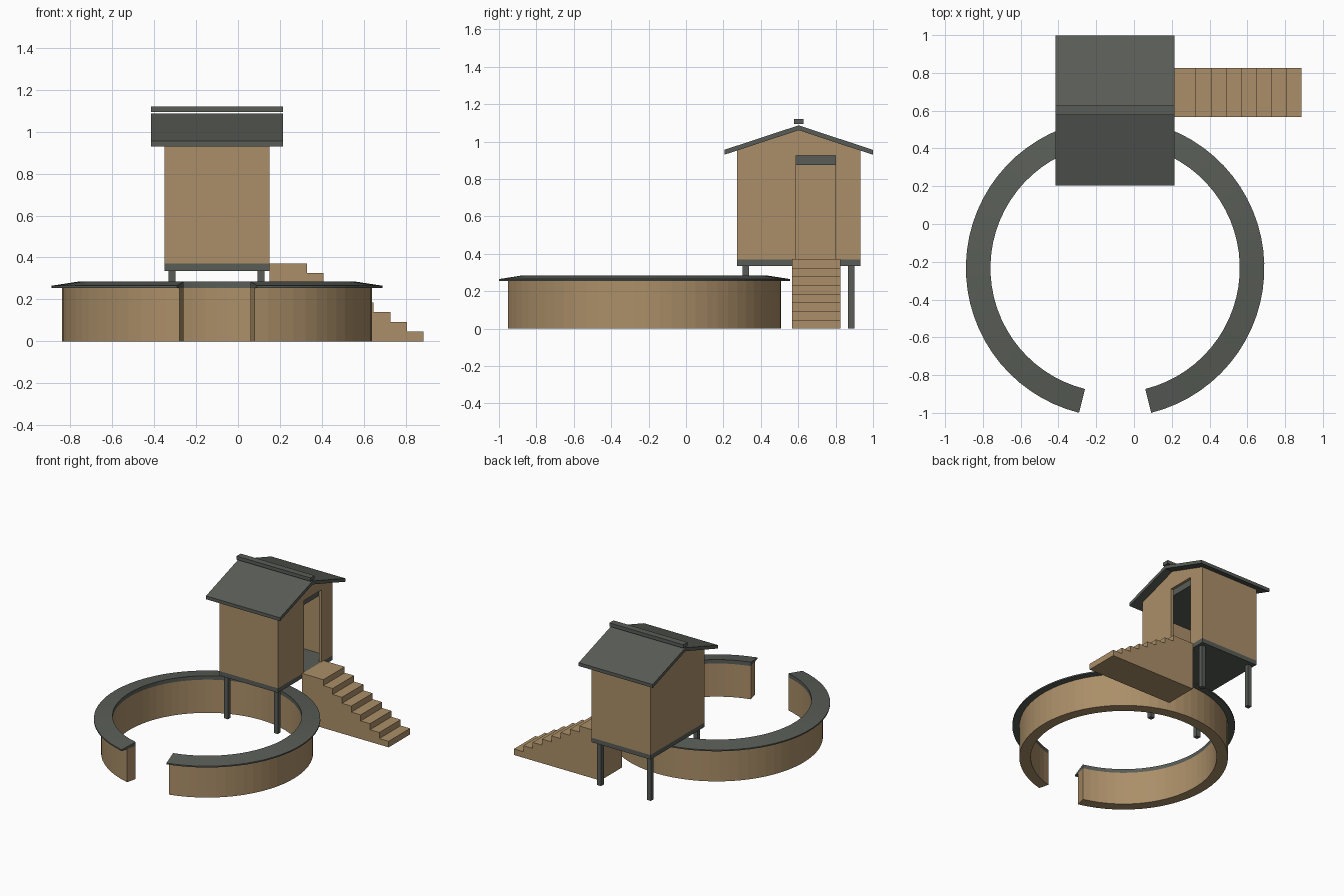
import bpy, bmesh, math
from mathutils import Vector

if "Cube" in bpy.data.objects:
    bpy.data.objects.remove(bpy.data.objects["Cube"])


def material(name, rgb):
    m = bpy.data.materials.new(name)
    m.diffuse_color = (*rgb, 1.0)
    m.use_nodes = True
    m.node_tree.nodes["Principled BSDF"].inputs["Base Color"].default_value = m.diffuse_color
    return m


TAN = material("tan_wood", (0.41, 0.275, 0.14))
GREY = material("dark_grey", (0.098, 0.108, 0.093))


def finish(name, bm, mat):
    bmesh.ops.recalc_face_normals(bm, faces=bm.faces[:])
    mesh = bpy.data.meshes.new(name)
    bm.to_mesh(mesh)
    bm.free()
    mesh.materials.append(mat)
    obj = bpy.data.objects.new(name, mesh)
    bpy.context.collection.objects.link(obj)
    return obj


def prism(name, pts, lo, hi, mat, axis="x"):
    """Extrude a (y, z) profile along x, or an (x, z) profile along y."""
    place = (lambda a, b: (lo, a, b)) if axis == "x" else (lambda a, b: (a, lo, b))
    step = Vector((hi - lo, 0, 0)) if axis == "x" else Vector((0, hi - lo, 0))
    bm = bmesh.new()
    face = bm.faces.new([bm.verts.new(place(a, b)) for a, b in pts])
    out = bmesh.ops.extrude_face_region(bm, geom=[face])
    bmesh.ops.translate(bm, vec=step,
                        verts=[g for g in out["geom"] if isinstance(g, bmesh.types.BMVert)])
    return finish(name, bm, mat)


def box(name, x0, x1, y0, y1, z0, z1, mat):
    return prism(name, [(y0, z0), (y1, z0), (y1, z1), (y0, z1)], x0, x1, mat)


def arc_sweep(name, profile, mat, segments=64):
    """Sweep an (r, z) profile round the ring centre, leaving the front gap open."""
    cx, cy, gap = -0.10, -0.233, math.radians(14)
    bm = bmesh.new()
    rings = []
    for i in range(segments + 1):
        a = -math.pi / 2 + gap + (2 * math.pi - 2 * gap) * i / segments
        rings.append([bm.verts.new((cx + r * math.cos(a), cy + r * math.sin(a), z))
                      for r, z in profile])
    n = len(profile)
    for p, q in zip(rings, rings[1:]):
        for k in range(n):
            bm.faces.new((p[k], p[(k + 1) % n], q[(k + 1) % n], q[k]))
    bm.faces.new(rings[0])
    bm.faces.new(rings[-1])
    return finish(name, bm, mat)


# Round enclosure: wall and sloped coping
arc_sweep("ring_wall", [(0.66, 0), (0.74, 0), (0.74, 0.255), (0.66, 0.255)], TAN)
arc_sweep("ring_coping", [(0.66, 0.255), (0.79, 0.255), (0.79, 0.265), (0.66, 0.285)], GREY)

# House dimensions
X0, X1 = -0.35, 0.15
C, HALF = 0.602, 0.33
Y0, Y1 = C - HALF, C + HALF
FLOOR, APEX, SLOPE, T = 0.37, 1.061, 0.33, 0.02


def under_roof(y):
    return APEX - SLOPE * abs(y - C)


# Floor slab and ceiling slab
box("floor_slab", X0, X1, Y0, Y1, 0.335, FLOOR, GREY)
box("ceiling", X0 + T, X1 - T, Y0 + T, Y1 - T, 0.875, 0.925, GREY)

# Gable walls, the right one with a doorway
gable_top = [(Y1, under_roof(Y1)), (C, APEX), (Y0, under_roof(Y0))]
prism("left_gable_wall", [(Y0, FLOOR), (Y1, FLOOR)] + gable_top, X0, X0 + T, TAN)
D0, D1, DOOR_TOP = 0.588, 0.80, 0.925
prism("right_gable_wall",
      [(Y0, FLOOR), (D0, FLOOR), (D0, DOOR_TOP), (D1, DOOR_TOP), (D1, FLOOR), (Y1, FLOOR)]
      + gable_top, X1 - T, X1, TAN)

# Front and back walls with tops cut to the roof slope
for name, ya, yb in (("front_wall", Y0, Y0 + T), ("back_wall", Y1 - T, Y1)):
    prism(name, [(ya, FLOOR), (yb, FLOOR), (yb, under_roof(yb)), (ya, under_roof(ya))],
          X0 + T, X1 - T, TAN)

# Pitched roof and ridge cap
E, THICK = 0.397, 0.026
prism("roof", [(C - E, under_roof(C - E)), (C, APEX), (C + E, under_roof(C + E)),
               (C + E, under_roof(C + E) + THICK), (C, APEX + THICK),
               (C - E, under_roof(C - E) + THICK)], -0.416, 0.214, GREY)
box("ridge_cap", -0.416, 0.214, C - 0.025, C + 0.025, 1.093, 1.12, GREY)

# Four legs
for side, x in (("left", -0.315), ("right", 0.11)):
    for end, y in (("front", C - 0.282), ("back", C + 0.282)):
        box(f"{end}_{side}_leg", x - 0.017, x + 0.017, y - 0.017, y + 0.017, 0, 0.335, GREY)

# Solid staircase: eight steps rising to the door
STEPS, RUN, RISE, FOOT = 8, 0.0795, 0.0465, 0.886
outline = [(X1, 0), (FOOT, 0)]
for i in range(STEPS):
    x, z = FOOT - i * RUN, (i + 1) * RISE
    outline.append((x, z))
    outline.append((x - RUN if i < STEPS - 1 else X1, z))
prism("stairs", outline, 0.567, 0.827, TAN, axis="y")
